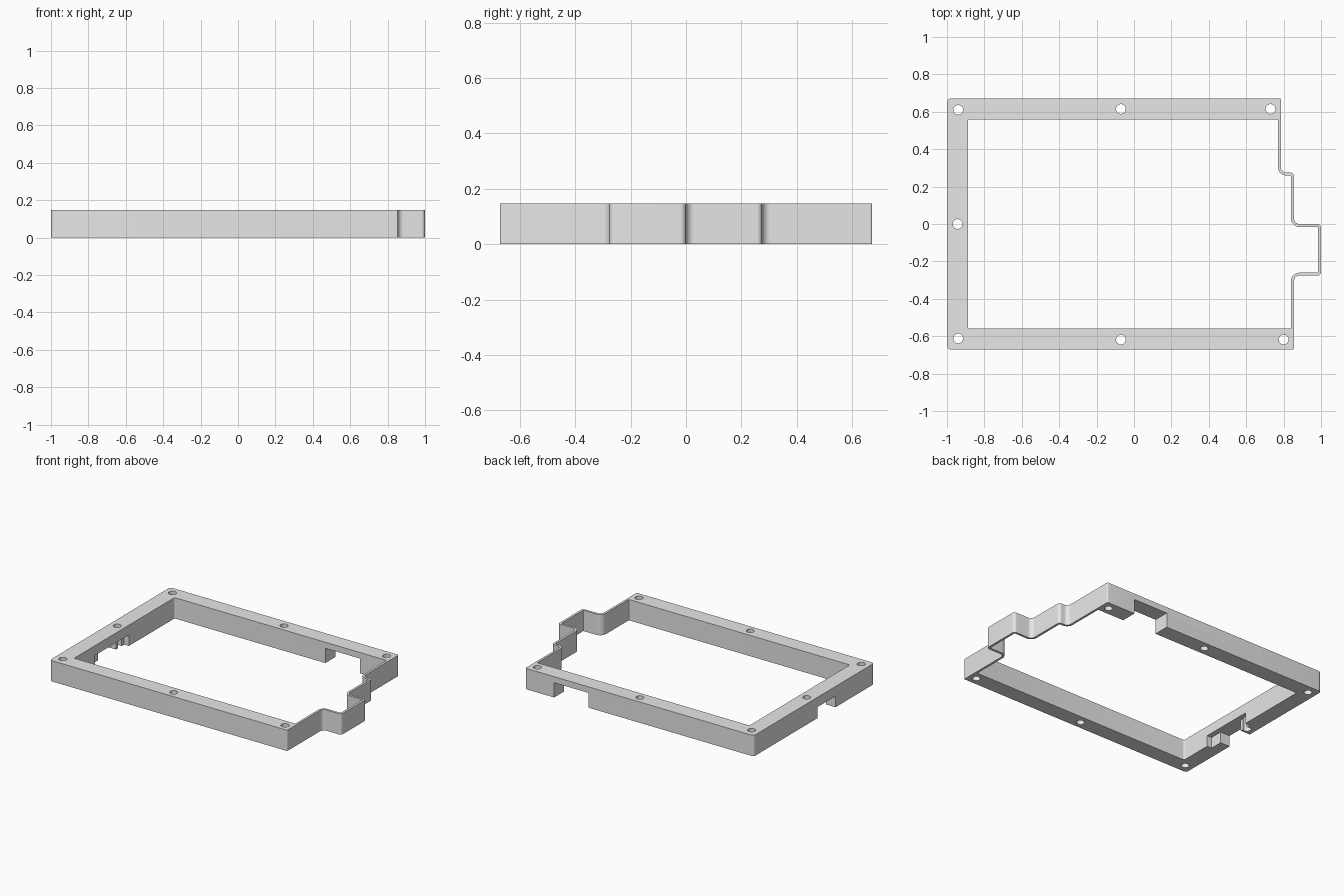
import bpy, bmesh, math
from mathutils import Vector

if "Cube" in bpy.data.objects:
    bpy.data.objects.remove(bpy.data.objects["Cube"], do_unlink=True)

HEIGHT = 0.147
WALL = 0.016
BORDER = 0.112
LEFT, SIDE = -1.0, 0.672

grey = bpy.data.materials.new("plain_grey")
grey.use_nodes = True
grey.diffuse_color = (0.8, 0.8, 0.8, 1)
grey.node_tree.nodes["Principled BSDF"].inputs["Base Color"].default_value = grey.diffuse_color


def rounded(corners, steps=8):
    """Outline with a quarter-round of radius r at each (x, y, r) corner."""
    points = []
    for i, (x, y, r) in enumerate(corners):
        p = Vector((x, y))
        before = (Vector(corners[i - 1][:2]) - p).normalized()
        after = (Vector(corners[(i + 1) % len(corners)][:2]) - p).normalized()
        centre = p + r * (before + after)
        for k in range(steps + 1):
            a = math.pi / 2 * k / steps
            points.append(centre - r * (after * math.cos(a) + before * math.sin(a)))
    return points


def circle(x, y, r, sides=32):
    return [(x + r * math.cos(math.tau * k / sides), y + r * math.sin(math.tau * k / sides))
            for k in range(sides)]


def box(x0, x1, y0, y1):
    return [(x0, y0), (x1, y0), (x1, y1), (x0, y1)]


def prism(name, outline, bottom, top):
    bm = bmesh.new()
    face = bm.faces.new([bm.verts.new((p[0], p[1], bottom)) for p in outline])
    side = bmesh.ops.extrude_face_region(bm, geom=[face])["geom"]
    bmesh.ops.translate(bm, vec=(0, 0, top - bottom),
                        verts=[v for v in side if isinstance(v, bmesh.types.BMVert)])
    bmesh.ops.recalc_face_normals(bm, faces=bm.faces)
    mesh = bpy.data.meshes.new(name)
    bm.to_mesh(mesh)
    bm.free()
    mesh.materials.append(grey)
    obj = bpy.data.objects.new(name, mesh)
    bpy.context.collection.objects.link(obj)
    return obj


def cut(target, name, outline, bottom, top):
    cutter = prism(name, outline, bottom, top)
    cutter.hide_render = True
    mod = target.modifiers.new(name, "BOOLEAN")
    mod.operation = "DIFFERENCE"
    mod.solver = "EXACT"
    mod.object = cutter
    bpy.context.view_layer.objects.active = target
    bpy.ops.object.modifier_apply(modifier=name)
    bpy.data.objects.remove(cutter, do_unlink=True)


# Stepped edge with the bulge, from back to front: x, y, outer radius, inner radius
step_edge = [(0.785, 0.275, 0.03, 0.046), (0.855, 0.275, 0.02, 0.004),
             (0.855, 0, 0.03, 0.046), (1, 0, 0.02, 0.004),
             (1, -0.276, 0.02, 0.004), (0.855, -0.276, 0.03, 0.046)]

outer = [(LEFT, SIDE, 0.022), (0.785, SIDE, 0.008)]
outer += [(x, y, r) for x, y, r, _ in step_edge]
outer += [(0.855, -SIDE, 0.008), (LEFT, -SIDE, 0.022)]

# Opening follows the stepped edge, one thin wall inside it
inner_y = SIDE - BORDER
inner = [(LEFT + BORDER, inner_y, 0.008), (0.785 - WALL, inner_y, 0.004)]
inner += [(x - WALL, y + (WALL if y < -0.2 else -WALL), r) for x, y, _, r in step_edge]
inner += [(0.855 - WALL, -inner_y, 0.004), (LEFT + BORDER, -inner_y, 0.008)]

frame = prism("frame", rounded(outer), 0, HEIGHT)
cut(frame, "opening", rounded(inner), -0.1, 0.3)

# Screw holes
for x, y in [(-0.94, 0.61), (-0.07, 0.615), (0.73, 0.615), (-0.943, 0),
             (-0.94, -0.612), (-0.07, -0.618), (0.8, -0.618)]:
    cut(frame, "screw_hole", circle(x, y, 0.026), -0.1, 0.3)

# Cable notches under the back rail and the side rail
cut(frame, "back_notch", box(0.29, 0.56, 0.5, 0.75), -0.1, 0.104)
cut(frame, "side_notch", box(-1.1, -0.85, -0.24, -0.04), -0.1, 0.078)
cut(frame, "side_pocket", box(-0.925, -0.85, -0.33, 0.05), -0.1, 0.078)

bpy.ops.object.select_all(action="DESELECT")
frame.select_set(True)
bpy.context.view_layer.objects.active = frame
bpy.ops.object.shade_smooth_by_angle(angle=math.radians(30))
